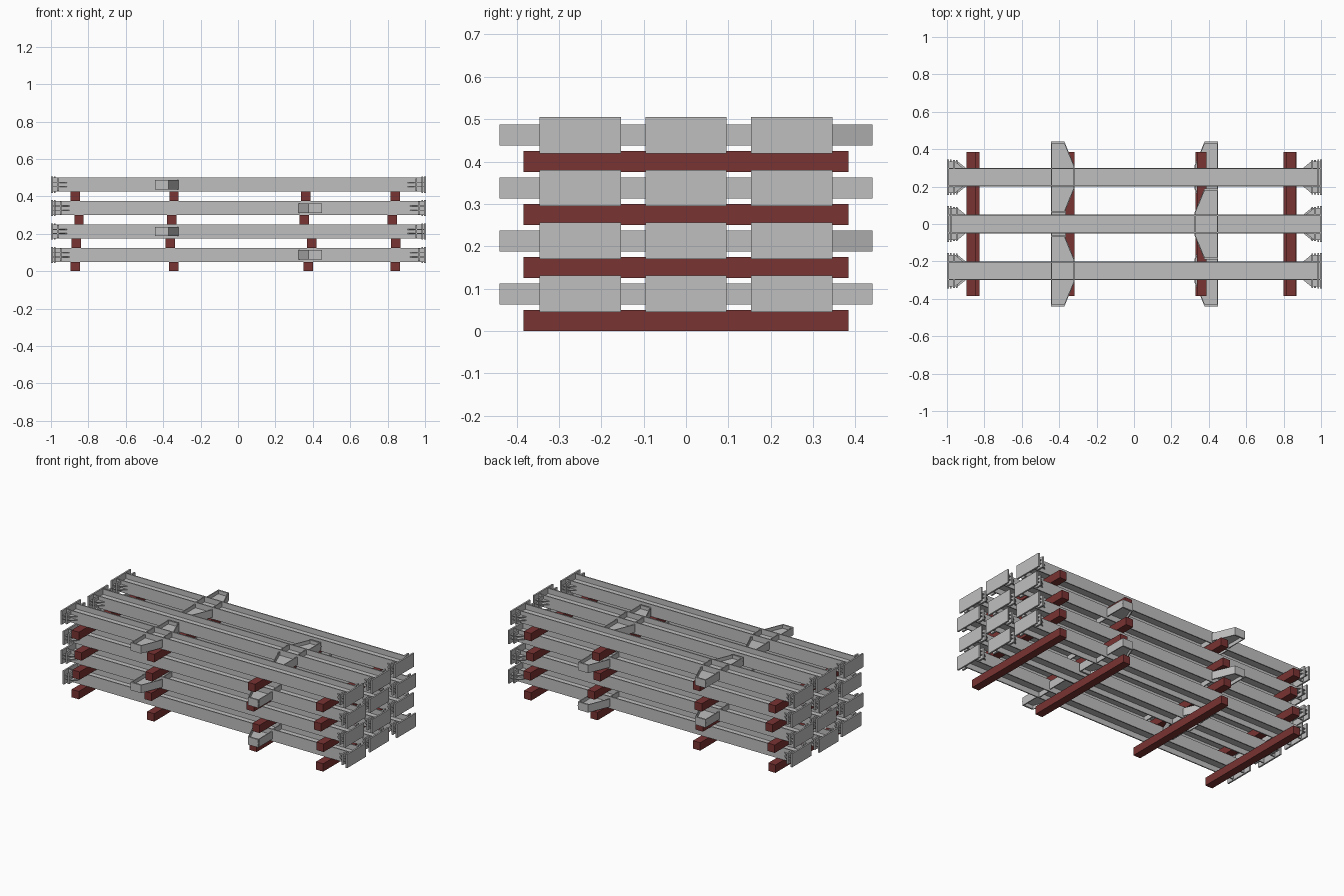
import bpy, bmesh, math
from mathutils import Matrix

if "Cube" in bpy.data.objects:
    bpy.data.objects.remove(bpy.data.objects["Cube"])


def material(name, rgb):
    m = bpy.data.materials.new(name)
    m.diffuse_color = (*rgb, 1)
    m.use_nodes = True
    m.node_tree.nodes["Principled BSDF"].inputs["Base Color"].default_value = m.diffuse_color
    return m


STEEL = material("grey_steel", (0.52, 0.52, 0.52))
TIMBER = material("dark_red_timber", (0.195, 0.033, 0.033))


def box(bm, x0, x1, y0, y1, z0, z1):
    r = bmesh.ops.create_cube(bm, size=1)
    mat = Matrix.Translation(((x0 + x1) / 2, (y0 + y1) / 2, (z0 + z1) / 2)) @ \
        Matrix.Diagonal((x1 - x0, y1 - y0, z1 - z0, 1))
    bmesh.ops.transform(bm, matrix=mat, verts=r["verts"])


def prism(bm, pts, z0, z1):
    # vertical extrusion of a flat outline
    f = bm.faces.new([bm.verts.new((x, y, z0)) for x, y in pts])
    r = bmesh.ops.extrude_face_region(bm, geom=[f])
    vs = [v for v in r["geom"] if isinstance(v, bmesh.types.BMVert)]
    bmesh.ops.translate(bm, verts=vs, vec=(0, 0, z1 - z0))


def finish(bm, name, mat):
    bmesh.ops.recalc_face_normals(bm, faces=bm.faces)
    me = bpy.data.meshes.new(name)
    bm.to_mesh(me)
    bm.free()
    me.materials.append(mat)
    return me


def place(me, name, loc, turn=0):
    ob = bpy.data.objects.new(name, me)
    ob.location = loc
    ob.rotation_euler.z = turn
    bpy.context.collection.objects.link(ob)


# beam lying on its side: two upright flanges and a level web
H = 0.0375
L, R = -1.0, 0.99
bm = bmesh.new()
box(bm, L, R, -0.044, 0.044, -0.004, 0.004)
for s in (-1, 1):
    ya, yb = sorted((s * 0.043, s * 0.05))
    box(bm, L, R, ya, yb, -H, H)

# end plates, inner plates and gussets at both ends
for end, d in ((L, 1), (R, -1)):
    def span(a, b):
        return sorted((end + d * a, end + d * b))
    box(bm, *span(0, 0.01), -0.096, 0.096, -0.043, 0.043)
    for s in (-1, 1):
        box(bm, *span(0.032, 0.042), *sorted((s * 0.05, s * 0.092)), -0.034, 0.034)
        for z in (-0.011, 0.011):
            prism(bm, [(end + d * 0.01, s * 0.05), (end + d * 0.01, s * 0.085),
                       (end + d * 0.042, s * 0.085), (end + d * 0.085, s * 0.05)],
                  z - 0.002, z + 0.002)

# tapered side brackets: open trays around a level plate
X0, XT, X1, YT, T, B = -0.445, -0.372, -0.318, 0.19, 0.006, 0.025
for s in (-1, 1):
    prism(bm, [(X0, s * 0.05), (X1, s * 0.05), (X1, s * 0.06), (XT, s * YT), (X0, s * YT)],
          -0.003, 0.003)
    prism(bm, [(X0, s * 0.05), (X0 + T, s * 0.05), (X0 + T, s * 0.18), (X0, s * 0.18)], -B, B)
    prism(bm, [(X0 + 0.001, s * 0.18), (XT, s * 0.18), (XT, s * YT), (X0 + 0.001, s * YT)], -B, B)
    prism(bm, [(X1 - T, s * 0.05), (X1, s * 0.05), (X1, s * 0.06), (XT, s * YT),
               (XT - T, s * YT), (X1 - T, s * 0.06)], -B, B)
# stiffeners inside the beam, in line with the bracket walls
for x in (X0, X1 - T):
    box(bm, x, x + T, -0.044, 0.044, -0.035, 0.035)
beam = finish(bm, "beam", STEEL)

# timber bearer
bm = bmesh.new()
box(bm, -0.025, 0.025, -0.384, 0.384, 0, 0.05)
bearer = finish(bm, "bearer", TIMBER)

# four layers of bearers and beams, neighbours turned end for end
BEARERS = [(-0.87, -0.343, 0.375, 0.84), (-0.865, -0.362, 0.395, 0.843),
           (-0.85, -0.355, 0.355, 0.825), (-0.87, -0.342, 0.363, 0.84)]
for k, xs in enumerate(BEARERS):
    z = 0.125 * k
    for i, x in enumerate(xs):
        place(bearer, f"bearer_{k}_{i}", (x, 0, z))
    for j in range(3):
        flipped = (k + j) % 2 == 0
        place(beam, f"beam_{k}_{j}", (0.005 if flipped else 0, 0.25 * (j - 1), z + 0.0875),
              math.pi if flipped else 0)
